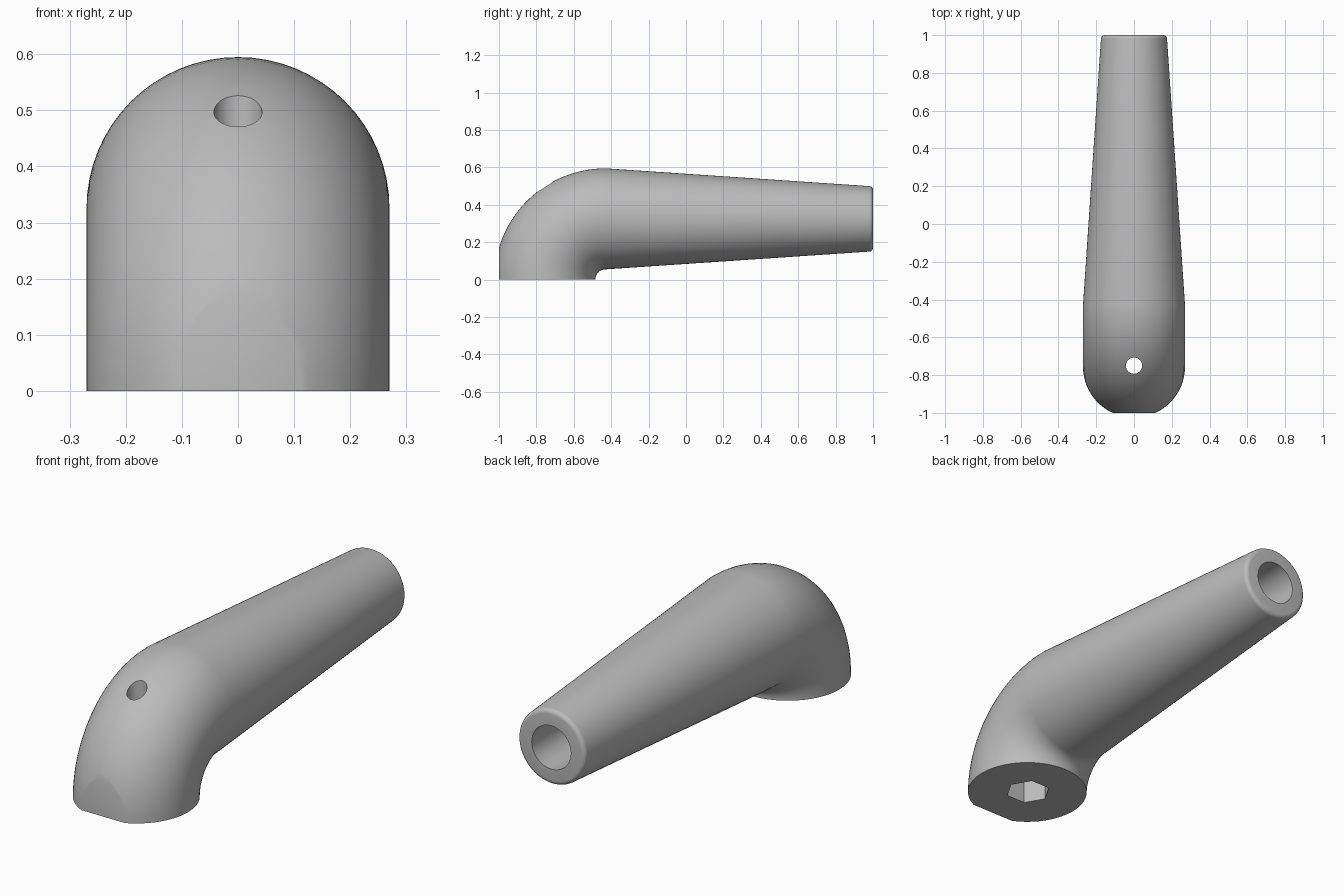
import bpy, bmesh, math
from mathutils import Matrix, Vector

cube = bpy.data.objects.get("Cube")
if cube:
    bpy.data.objects.remove(cube, do_unlink=True)

SIDES = 64
BEND_Y, BEND_R, TUBE_R = -0.43, 0.325, 0.27   # elbow centre, bend radius, tube radius
END_R, ROUND = 0.175, 0.02                    # handle tip radius and edge rounding

grey = bpy.data.materials.new("plain grey")
grey.use_nodes = True
grey.diffuse_color = (0.5, 0.5, 0.5, 1)
grey.node_tree.nodes["Principled BSDF"].inputs["Base Color"].default_value = (0.5, 0.5, 0.5, 1)


def to_object(bm, name):
    bmesh.ops.recalc_face_normals(bm, faces=bm.faces)
    mesh = bpy.data.meshes.new(name)
    bm.to_mesh(mesh)
    bm.free()
    mesh.materials.append(grey)
    obj = bpy.data.objects.new(name, mesh)
    bpy.context.collection.objects.link(obj)
    return obj


def ring(bm, centre, radius, angle):
    """Circle across the sweep; angle 0 is level, 90 degrees faces the back."""
    side = Vector((0, -math.cos(angle), math.sin(angle)))
    verts = []
    for i in range(SIDES):
        a = math.tau * i / SIDES
        offset = Vector((math.cos(a), 0, 0)) + side * math.sin(a)
        verts.append(bm.verts.new(centre + offset * radius))
    return verts


def cutter(name, radius, depth, sides, matrix):
    bm = bmesh.new()
    bmesh.ops.create_cone(bm, cap_ends=True, segments=sides, radius1=radius,
                          radius2=radius, depth=depth, matrix=matrix)
    obj = to_object(bm, name)
    obj.hide_render = True
    return obj


# Elbow: quarter bend from the flat base to the handle
bm = bmesh.new()
rings = []
STEPS = 28
for i in range(STEPS + 1):
    a = math.pi / 2 * i / STEPS
    centre = Vector((0, BEND_Y - BEND_R * math.cos(a), BEND_R * math.sin(a)))
    rings.append(ring(bm, centre, TUBE_R, a))

# Tapered handle with a rounded tip edge
for i in range(6):
    a = math.pi / 2 * i / 5
    centre = Vector((0, 1 - ROUND + ROUND * math.sin(a), BEND_R))
    rings.append(ring(bm, centre, END_R - ROUND + ROUND * math.cos(a), math.pi / 2))

for r0, r1 in zip(rings, rings[1:]):
    for i in range(SIDES):
        j = (i + 1) % SIDES
        bm.faces.new((r0[i], r0[j], r1[j], r1[i]))
bm.faces.new(rings[0])
bm.faces.new(rings[-1])

# Flat on the front of the elbow
cut = bmesh.ops.bisect_plane(bm, geom=bm.verts[:] + bm.edges[:] + bm.faces[:],
                             plane_co=(0, -1, 0), plane_no=(0, -1, 0), clear_outer=True)
edges = [e for e in cut["geom_cut"] if isinstance(e, bmesh.types.BMEdge)]
bmesh.ops.holes_fill(bm, edges=edges, sides=0)
handle = to_object(bm, "elbow_handle")

# Bolt hole, hexagonal nut pocket and bore in the tip
bolt_y = BEND_Y - BEND_R
cutters = [
    cutter("bolt_hole_cutter", 0.043, 2, 32, Matrix.Translation((0, bolt_y + 0.005, 0.3))),
    cutter("hex_pocket_cutter", 0.1, 0.4, 6,
           Matrix.Translation((0, bolt_y + 0.005, 0)) @ Matrix.Rotation(math.pi / 2, 4, "Z")),
    cutter("tip_bore_cutter", 0.102, 1.6, 32,
           Matrix.Translation((0, 1, BEND_R)) @ Matrix.Rotation(math.pi / 2, 4, "X")),
]

bpy.ops.object.select_all(action="DESELECT")
bpy.context.view_layer.objects.active = handle
handle.select_set(True)
for c in cutters:
    mod = handle.modifiers.new(c.name, "BOOLEAN")
    mod.operation = "DIFFERENCE"
    mod.solver = "EXACT"
    mod.object = c
    bpy.ops.object.modifier_apply(modifier=mod.name)
    bpy.data.objects.remove(c, do_unlink=True)

bpy.ops.object.shade_smooth_by_angle(angle=math.radians(30))
